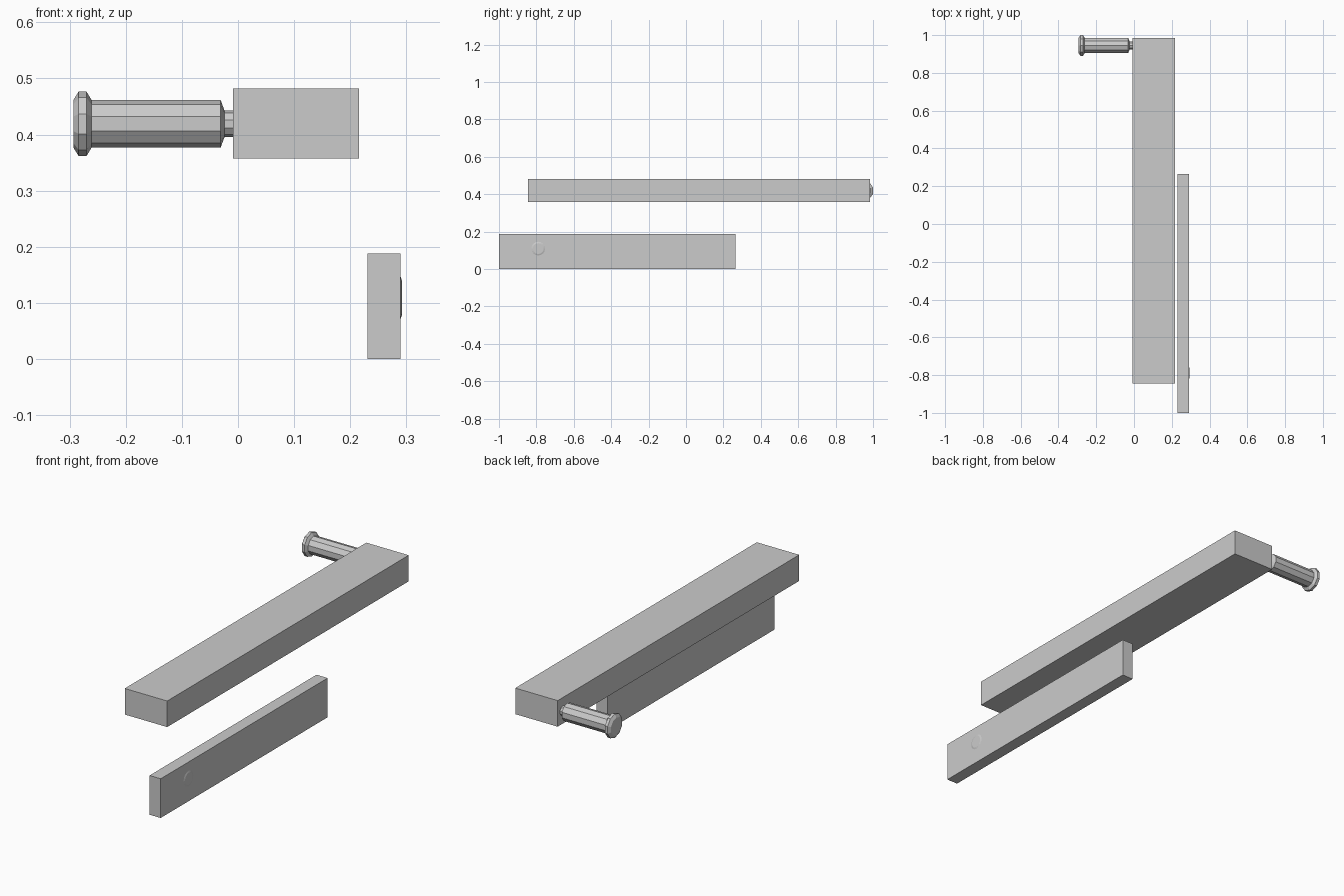
import bpy, bmesh, math

if "Cube" in bpy.data.objects:
    bpy.data.objects.remove(bpy.data.objects["Cube"])


def finish(name, bm):
    bmesh.ops.recalc_face_normals(bm, faces=bm.faces)
    me = bpy.data.meshes.new(name)
    bm.to_mesh(me)
    bm.free()
    ob = bpy.data.objects.new(name, me)
    bpy.context.collection.objects.link(ob)
    return ob


def bar(name, lo, hi):
    bm = bmesh.new()
    bmesh.ops.create_cube(bm, size=1)
    for v in bm.verts:
        v.co = [a + (c + 0.5) * (b - a) for a, b, c in zip(lo, hi, v.co)]
    return finish(name, bm)


def turned(name, profile, y, z, sides):
    """Lathe an (x, radius) profile about an axis along x, flat shaded."""
    bm = bmesh.new()
    rings = []
    for x, r in profile:
        rings.append([bm.verts.new((x,
                                    y + r * math.cos(math.pi / 2 + 2 * math.pi * i / sides),
                                    z + r * math.sin(math.pi / 2 + 2 * math.pi * i / sides)))
                      for i in range(sides)])
    for a, b in zip(rings, rings[1:]):
        for i in range(sides):
            j = (i + 1) % sides
            bm.faces.new((a[i], a[j], b[j], b[i]))
    bm.faces.new(rings[0])
    bm.faces.new(rings[-1])
    return finish(name, bm)


# Crank arm and the separate lower bar
bar("crank_arm", (-0.009, -0.845, 0.357), (0.216, 0.985, 0.482))
bar("lower_bar", (0.231, -1.0, 0.0), (0.29, 0.265, 0.188))

# Handle: flared end, grip, tapered shoulder and neck
turned("handle", [(-0.293, 0.043), (-0.284, 0.0575), (-0.27, 0.0575),
                  (-0.261, 0.0425), (-0.031, 0.0425), (-0.024, 0.0235),
                  (-0.009, 0.0235)], 0.945, 0.419, 10)

# Slightly raised pivot button on the lower bar
turned("pivot_button", [(0.285, 0.037), (0.29, 0.037), (0.2925, 0.029)],
       -0.79, 0.109, 16)
